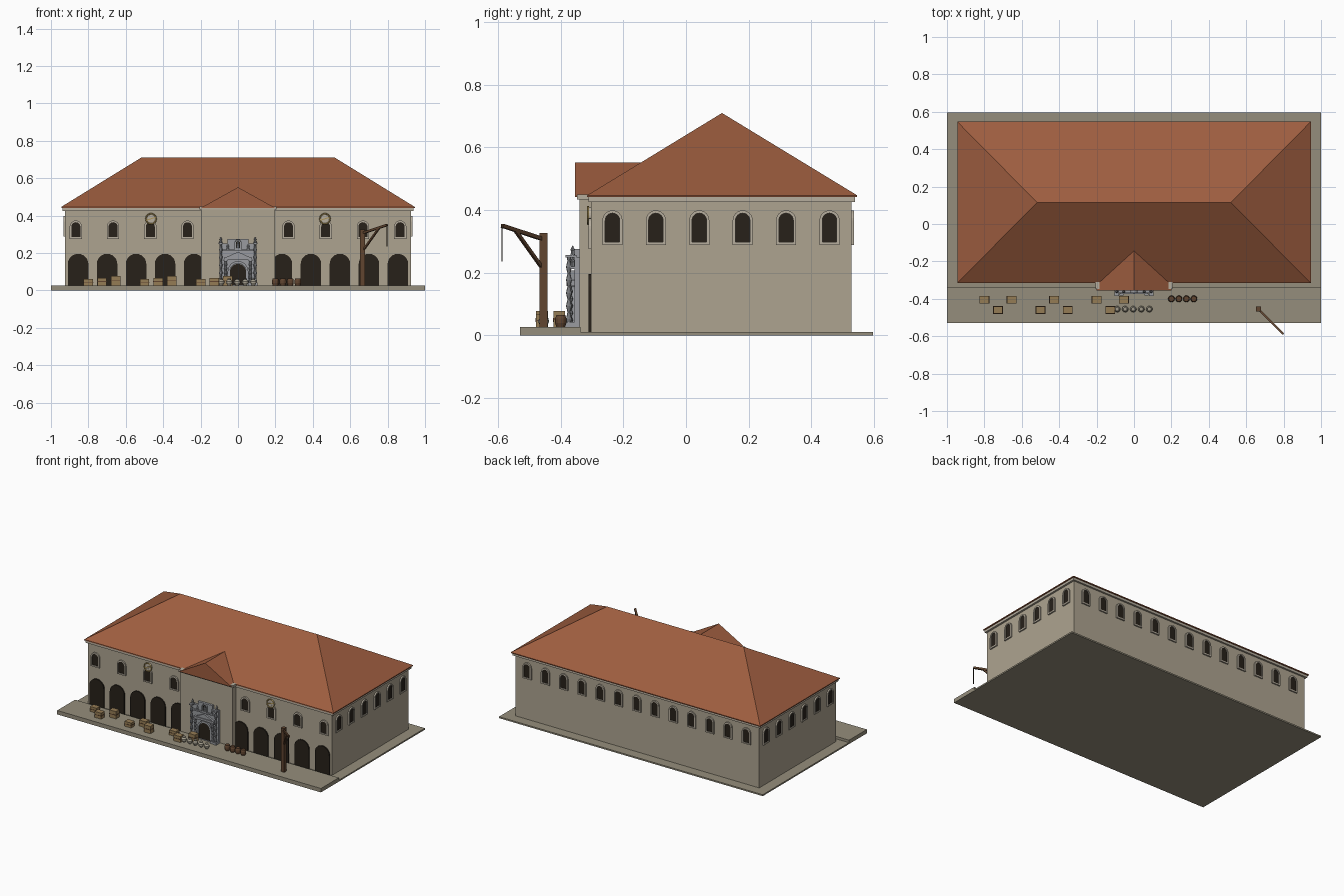
import bpy, bmesh, math
from mathutils import Vector

if "Cube" in bpy.data.objects:
    bpy.data.objects.remove(bpy.data.objects["Cube"])


def material(name, r, g, b):
    m = bpy.data.materials.new(name)
    m.diffuse_color = (r, g, b, 1)
    m.use_nodes = True
    m.node_tree.nodes["Principled BSDF"].inputs["Base Color"].default_value = m.diffuse_color
    return m


STONE = material("stone", .42, .37, .28)
TRIM = material("trim", .47, .42, .34)
PAVE = material("paving", .30, .27, .20)
ROOF = material("roof_tile", .34, .11, .05)
DARK = material("dark_opening", .02, .015, .01)
GREY = material("grey_stone", .32, .33, .35)
WOOD = material("wood", .12, .06, .03)
CRATE = material("crate_wood", .30, .20, .09)
GOLD = material("gilt", .42, .30, .10)
CLAY = material("jar_clay", .36, .33, .26)


def add(name, verts, faces, mat, loc=(0, 0, 0), rot=0):
    me = bpy.data.meshes.new(name)
    me.from_pydata(verts, [], faces)
    bm = bmesh.new()
    bm.from_mesh(me)
    bmesh.ops.recalc_face_normals(bm, faces=bm.faces)
    bm.to_mesh(me)
    bm.free()
    me.materials.append(mat)
    ob = bpy.data.objects.new(name, me)
    ob.location = loc
    ob.rotation_euler.z = rot
    bpy.context.collection.objects.link(ob)
    return ob


def box(name, x0, x1, y0, y1, z0, z1, mat):
    v = [(x, y, z) for x in (x0, x1) for y in (y0, y1) for z in (z0, z1)]
    f = [(0, 1, 3, 2), (4, 6, 7, 5), (0, 4, 5, 1), (2, 3, 7, 6), (0, 2, 6, 4), (1, 5, 7, 3)]
    return add(name, v, f, mat)


def arch_points(w, h, z0=0, n=12):
    r = w / 2
    top = [(r * math.cos(math.pi * i / n), h - r + r * math.sin(math.pi * i / n)) for i in range(n + 1)]
    return [(r, z0)] + top + [(-r, z0)]


def extrude(name, pts, depth, mat, loc, rot=0):
    n = len(pts)
    v = [(x, 0, z) for x, z in pts] + [(x, -depth, z) for x, z in pts]
    f = [tuple(range(n)), tuple(range(n, 2 * n))]
    f += [(i, (i + 1) % n, n + (i + 1) % n, n + i) for i in range(n)]
    return add(name, v, f, mat, loc, rot)


def arch_frame(name, w, h, t, depth, mat, loc, rot=0):
    a, b = arch_points(w, h), arch_points(w + 2 * t, h + t, -t)
    n = len(a)
    v = [(x, y, z) for y in (0, -depth) for p in (a, b) for x, z in p]
    f = []
    for i in range(n):
        j = (i + 1) % n
        for p, q in ((0, n), (n, 3 * n), (3 * n, 2 * n), (2 * n, 0)):
            f.append((p + i, p + j, q + j, q + i))
    return add(name, v, f, mat, loc, rot)


def window(side, w, h, loc, rot):
    extrude(side + "_window", arch_points(w, h), .004, DARK, loc, rot)
    arch_frame(side + "_window_frame", w, h, .009, .009, TRIM, loc, rot)


def lathe(name, prof, mat, loc, n=12):
    v = [(r * math.cos(2 * math.pi * k / n), r * math.sin(2 * math.pi * k / n), z) for r, z in prof for k in range(n)]
    f = [(i * n + k, i * n + (k + 1) % n, (i + 1) * n + (k + 1) % n, (i + 1) * n + k)
         for i in range(len(prof) - 1) for k in range(n)]
    f += [tuple(range(n)), tuple(range(len(v) - n, len(v)))]
    return add(name, v, f, mat, loc)


def beam(name, a, b, t, mat):
    a, b = Vector(a), Vector(b)
    ob = box(name, -t / 2, t / 2, -t / 2, t / 2, 0, (b - a).length, mat)
    ob.location = a
    ob.rotation_euler = (b - a).to_track_quat('Z', 'Y').to_euler()
    return ob


# Ground and quay
box("ground", -1, 1, -.34, .597, 0, .01, PAVE)
box("quay", -1, 1, -.53, -.337, 0, .027, PAVE)

# Main hall, cornice and hipped roof
box("walls", -.925, .925, -.303, .528, .005, .43, STONE)
box("cornice", -.938, .938, -.312, .54, .425, .443, TRIM)
X, Y0, Y1, YR, XR = .945, -.316, .547, .115, .518
base = [(-X, Y0), (X, Y0), (X, Y1), (-X, Y1)]
add("main_roof", [(x, y, z) for z in (.441, .447) for x, y in base] + [(-XR, YR, .71), (XR, YR, .71)],
    [(0, 1, 2, 3), (0, 1, 5, 4), (1, 2, 6, 5), (2, 3, 7, 6), (3, 0, 4, 7),
     (4, 5, 9, 8), (5, 6, 9), (6, 7, 8, 9), (7, 4, 8)], ROOF)

# Central bay with gable
box("bay_walls", -.197, .197, -.34, -.29, .005, .44, STONE)
box("bay_cornice", -.207, .207, -.348, -.29, .434, .45, TRIM)
extrude("bay_gable_roof", [(-.2, .441), (.2, .441), (0, .552)], .21, ROOF, (0, -.145, 0))

# Ground floor arches and upper windows
for s in (-1, 1):
    for i in range(5):
        extrude("arcade_opening", arch_points(.11, .19), .009, DARK, (s * (.235 + .155 * i), -.302, .006))
    for i in range(4):
        window("front", .048, .08, (s * (.27 + .199 * i), -.303, .285), 0)
    for i in range(6):
        window("side", .046, .092, (s * .925, -.235 + .1387 * i, .298), s * math.pi / 2)
for i in range(13):
    window("back", .046, .092, (-.83 + .1385 * i, .528, .298), math.pi)

# Round wall plaques
for x in (-.465, .465):
    bpy.ops.mesh.primitive_torus_add(major_radius=.027, minor_radius=.004, major_segments=24, minor_segments=6,
                                     location=(x, -.313, .383), rotation=(math.pi / 2, 0, 0))
    ring = bpy.context.object
    ring.name = "plaque_ring"
    ring.data.materials.append(GOLD)
    bpy.ops.mesh.primitive_cylinder_add(vertices=24, radius=.027, depth=.01,
                                        location=(x, -.306, .383), rotation=(math.pi / 2, 0, 0))
    disc = bpy.context.object
    disc.name = "plaque_disc"
    disc.data.materials.append(TRIM)
    beam("plaque_bar", (x - .025, -.313, .375), (x + .025, -.313, .392), .005, GOLD)

# Carved portal: panel, door, frame, entablature, niche
box("portal_panel", -.1, .1, -.356, -.335, .01, .25, GREY)
box("portal_crest", -.055, .055, -.356, -.335, .25, .275, GREY)
extrude("portal_door", arch_points(.086, .115), .004, DARK, (0, -.356, .027))
arch_frame("portal_arch", .086, .115, .012, .01, GREY, (0, -.356, .03))
box("portal_entablature", -.075, .075, -.375, -.35, .163, .177, GREY)
box("portal_upper_band", -.1, .1, -.368, -.35, .212, .22, GREY)
extrude("portal_pediment", [(-.065, .177), (.065, .177), (0, .207)], .014, GREY, (0, -.355, 0))
extrude("niche", arch_points(.024, .042), .004, DARK, (0, -.356, .222))
arch_frame("niche_frame", .024, .042, .006, .012, GREY, (0, -.356, .226))
lathe("niche_figure", [(.008, 0), (.006, .015), (.008, .023), (.003, .027), (.005, .031), (.001, .036)],
      GREY, (0, -.363, .224), 8)

# Beaded portal columns and pinnacles
for s in (-1, 1):
    for x, top, y in ((.092, .255, -.374), (.066, .163, -.37)):
        box("column_base", s * x - .011, s * x + .011, y - .011, -.35, .027, .042, GREY)
        n = 20
        prof = [(.007 + .0022 * math.sin(i * math.pi / 2), .042 + (top - .048) * i / n) for i in range(n + 1)]
        lathe("beaded_column", prof, GREY, (s * x, y, 0), 8)
        box("column_capital", s * x - .011, s * x + .011, y - .011, -.35, top - .006, top + .002, GREY)
    for x, z in ((.092, .257), (.055, .22)):
        lathe("pinnacle", [(.007, 0), (.005, .012), (.007, .016), (.0008, .03)], GREY, (s * x, -.362, z), 8)

# Crates in three staggered groups
for i in range(9):
    x = -.8 + .3 * (i // 3) + .073 * (i % 3)
    y = -.405 if i % 2 == 0 else -.46
    h = (.034, .041, .05)[i % 3]
    box("crate", x - .025, x + .025, y - .019, y + .019, .027, .027 + h, CRATE)
    box("crate_band", x - .0265, x + .0265, y - .0205, y + .0205, .027 + h * .45, .027 + h * .55, WOOD)

# Jars and barrels
for i in range(5):
    lathe("jar", [(.008, 0), (.017, .014), (.017, .022), (.008, .032), (.011, .037)],
          CLAY, (-.09 + .043 * i, -.455, .027))
for i in range(4):
    lathe("barrel", [(.014, 0), (.018, .012), (.018, .026), (.014, .038)], WOOD, (.2 + .04 * i, -.4, .027))

# Loading crane
box("crane_post", .652, .678, -.468, -.442, .027, .327, WOOD)
beam("crane_jib", (.66, -.45, .305), (.797, -.587, .35), .012, WOOD)
beam("crane_brace", (.668, -.458, .213), (.755, -.545, .335), .01, WOOD)
beam("crane_rope", (.796, -.588, .35), (.796, -.588, .235), .004, DARK)
